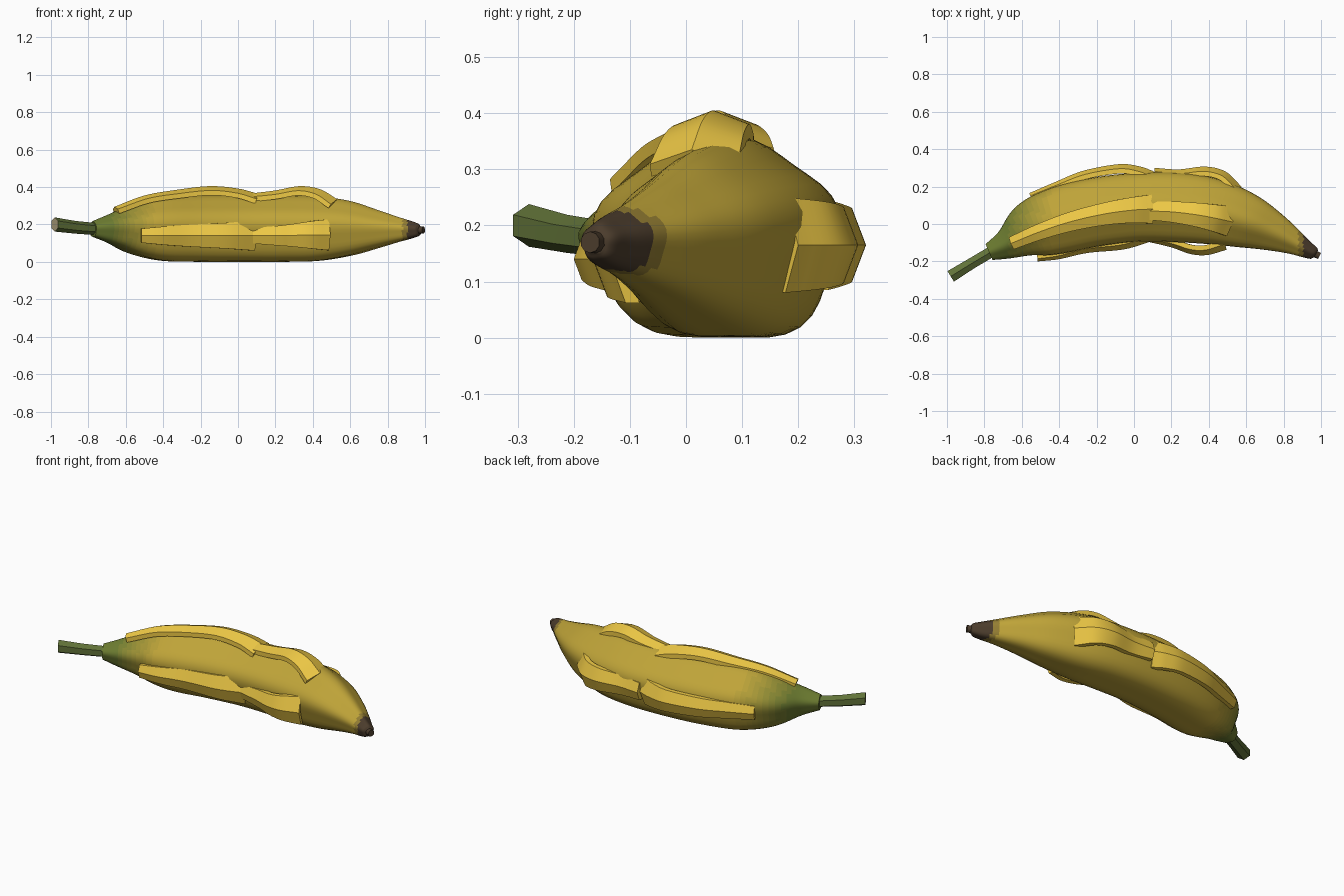
import bpy, bmesh, math
from mathutils import Vector

if "Cube" in bpy.data.objects:
    bpy.data.objects.remove(bpy.data.objects["Cube"])


def material(name, col):
    m = bpy.data.materials.new(name)
    m.diffuse_color = (*col, 1)
    m.use_nodes = True
    m.node_tree.nodes["Principled BSDF"].inputs["Base Color"].default_value = m.diffuse_color
    return m


def finish(name, verts, faces, mats, angle=40):
    me = bpy.data.meshes.new(name)
    me.from_pydata(verts, [], faces)
    bm = bmesh.new()
    bm.from_mesh(me)
    bmesh.ops.recalc_face_normals(bm, faces=bm.faces)
    bm.to_mesh(me)
    bm.free()
    ob = bpy.data.objects.new(name, me)
    bpy.context.collection.objects.link(ob)
    for m in mats:
        me.materials.append(m)
    bpy.ops.object.select_all(action='DESELECT')
    ob.select_set(True)
    bpy.context.view_layer.objects.active = ob
    bpy.ops.object.shade_smooth_by_angle(angle=math.radians(angle))
    return ob


def smooth_path(pts, n):
    """Catmull-Rom resampling of tuples of any size."""
    out = []
    for i in range(len(pts) - 1):
        b, c = pts[i], pts[i + 1]
        a = pts[i - 1] if i else [2 * p - q for p, q in zip(b, c)]
        d = pts[i + 2] if i + 2 < len(pts) else [2 * q - p for p, q in zip(b, c)]
        for k in range(n):
            t = k / n
            out.append([0.5 * (2 * q + (r - p) * t + (2 * p - 5 * q + 4 * r - s) * t * t
                        + (3 * q - p - 3 * r + s) * t ** 3) for p, q, r, s in zip(a, b, c, d)])
    out.append(list(pts[-1]))
    return out


def tangent(path, i):
    a, b = path[max(i - 1, 0)], path[min(i + 1, len(path) - 1)]
    return (Vector(b[:3]) - Vector(a[:3])).normalized()


def tube(name, path, sides, mats, ridge=0.0, angle=40):
    """Loft of (x, y, z, half width, half height) stations, closed at both ends."""
    verts, faces = [], []
    for i, (x, y, z, w, h) in enumerate(path):
        t = tangent(path, i)
        side = Vector((-t.y, t.x, 0)).normalized()
        for k in range(sides):
            a = 2 * math.pi * k / sides + math.pi / 2
            r = 1 + ridge * math.cos(5 * (a - math.pi / 2))
            p = Vector((x, y, z)) + side * (w * r * math.cos(a))
            p.z = max(0, p.z + h * r * math.sin(a))
            verts.append(p)
    for i in range(len(path) - 1):
        for k in range(sides):
            a, b = i * sides + k, i * sides + (k + 1) % sides
            faces.append((a, b, b + sides, a + sides))
    faces.append(tuple(range(sides)))
    faces.append(tuple(range(len(verts) - sides, len(verts))))
    return finish(name, verts, faces, mats, angle)


# colours
yellow, green, brown = (0.52, 0.37, 0.04), (0.15, 0.2, 0.03), (0.07, 0.045, 0.025)
peel = material("peel", (0.85, 0.58, 0.06))
stem_mat = material("stem_green", (0.12, 0.17, 0.04))
cut_mat = material("stem_cut", (0.42, 0.35, 0.2))
brown_mat = material("tip_brown", brown)


def blend(c0, c1, t):
    return tuple(p + (q - p) * t for p, q in zip(c0, c1))


BANDS = 8
body_mats = [material(f"skin_green_{i}", blend(green, yellow, i / BANDS)) for i in range(BANDS + 1)]
body_mats += [material("skin_ripe", blend(yellow, brown, 0.5)), brown_mat]

# fruit body: curved five-ridged loft, flat underneath
stations = [
    (-0.775, -0.15, 0.175, 0.045, 0.042), (-0.675, -0.105, 0.175, 0.083, 0.082),
    (-0.55, -0.03, 0.172, 0.148, 0.138), (-0.4, 0.02, 0.17, 0.175, 0.172),
    (-0.2, 0.065, 0.17, 0.18, 0.178), (0.03, 0.09, 0.17, 0.18, 0.178),
    (0.25, 0.088, 0.17, 0.182, 0.178), (0.43, 0.065, 0.17, 0.172, 0.172),
    (0.6, 0.017, 0.173, 0.145, 0.145), (0.74, -0.04, 0.172, 0.105, 0.103),
    (0.85, -0.095, 0.171, 0.068, 0.068), (0.92, -0.135, 0.17, 0.046, 0.048),
    (0.96, -0.155, 0.17, 0.034, 0.034), (0.972, -0.162, 0.17, 0.02, 0.02)]
body = tube("fruit_body", smooth_path(stations, 6), 40, body_mats, ridge=0.05)
for f in body.data.polygons:
    x = f.center.x
    f.material_index = max(0, min(BANDS, int((x + 0.7) / 0.25 * BANDS)))
    if x > 0.88:
        f.material_index = BANDS + (2 if x > 0.905 else 1)

# six-sided stem with a pale cut end
stem = tube("stem", [(-0.98, -0.28, 0.2, 0.038, 0.038), (-0.87, -0.212, 0.185, 0.034, 0.034),
                     (-0.74, -0.135, 0.174, 0.034, 0.032)], 6, [stem_mat, cut_mat], angle=30)
stem.data.polygons[-2].material_index = 1

# small dark nub at the blossom end
tube("blossom_tip", [(0.96, -0.156, 0.17, 0.02, 0.02), (0.992, -0.171, 0.17, 0.019, 0.019)],
     10, [brown_mat])


def strip(name, path, up, w0, w1, thick=0.026):
    """Ridged peel strip: ridge path on the outside, half width from w0 to w1."""
    pts = smooth_path(path, 6)
    n = len(pts)
    verts, faces = [], []
    for i, p in enumerate(pts):
        t = tangent(pts, i)
        across = t.cross(Vector(up)).normalized()
        normal = across.cross(t).normalized()
        w = w0 + (w1 - w0) * i / (n - 1)
        for depth in (0, thick):
            for s in (-1, 0, 1):
                verts.append(Vector(p) + across * (s * w) - normal * (abs(s) * 0.38 * w + depth))
    loop = (0, 1, 2, 5, 4, 3)
    for i in range(n - 1):
        for k in range(6):
            a, b = i * 6 + loop[k], i * 6 + loop[(k + 1) % 6]
            faces.append((a, b, b + 6, a + 6))
    for e in (0, (n - 1) * 6):
        faces += [(e, e + 1, e + 4, e + 3), (e + 1, e + 2, e + 5, e + 4)]
    return finish(name, verts, faces, [peel], 35)


# three loosened peel strips, each of two overlapping lengths
strip("top_peel_long", [(-0.66, -0.105, 0.295), (-0.5, -0.04, 0.355), (-0.33, 0.015, 0.385),
                        (-0.15, 0.055, 0.405), (0.0, 0.075, 0.392), (0.105, 0.08, 0.365)],
      (0, 0, 1), 0.035, 0.077)
strip("top_peel_short", [(0.07, 0.07, 0.366), (0.2, 0.065, 0.382), (0.33, 0.05, 0.405),
                         (0.44, 0.03, 0.388), (0.53, 0.01, 0.335)],
      (0, 0, 1), 0.048, 0.08)
strip("outer_peel_long", [(-0.56, 0.165, 0.165), (-0.42, 0.225, 0.165), (-0.27, 0.285, 0.165),
                          (-0.08, 0.32, 0.165), (0.03, 0.308, 0.165), (0.105, 0.282, 0.165)],
      (0, 1, 0), 0.04, 0.08)
strip("outer_peel_short", [(0.11, 0.3, 0.165), (0.24, 0.292, 0.165), (0.38, 0.307, 0.165),
                           (0.49, 0.28, 0.165), (0.575, 0.2, 0.165)],
      (0, 1, 0), 0.05, 0.085)
strip("inner_peel_long", [(-0.515, -0.2, 0.14), (-0.4, -0.188, 0.14), (-0.25, -0.155, 0.14),
                          (-0.05, -0.135, 0.14), (0.1, -0.09, 0.14)],
      (0, -1, 0), 0.038, 0.08)
strip("inner_peel_short", [(0.075, -0.095, 0.14), (0.2, -0.125, 0.14), (0.3, -0.16, 0.142),
                           (0.39, -0.166, 0.144), (0.495, -0.138, 0.145)],
      (0, -1, 0), 0.042, 0.083)
